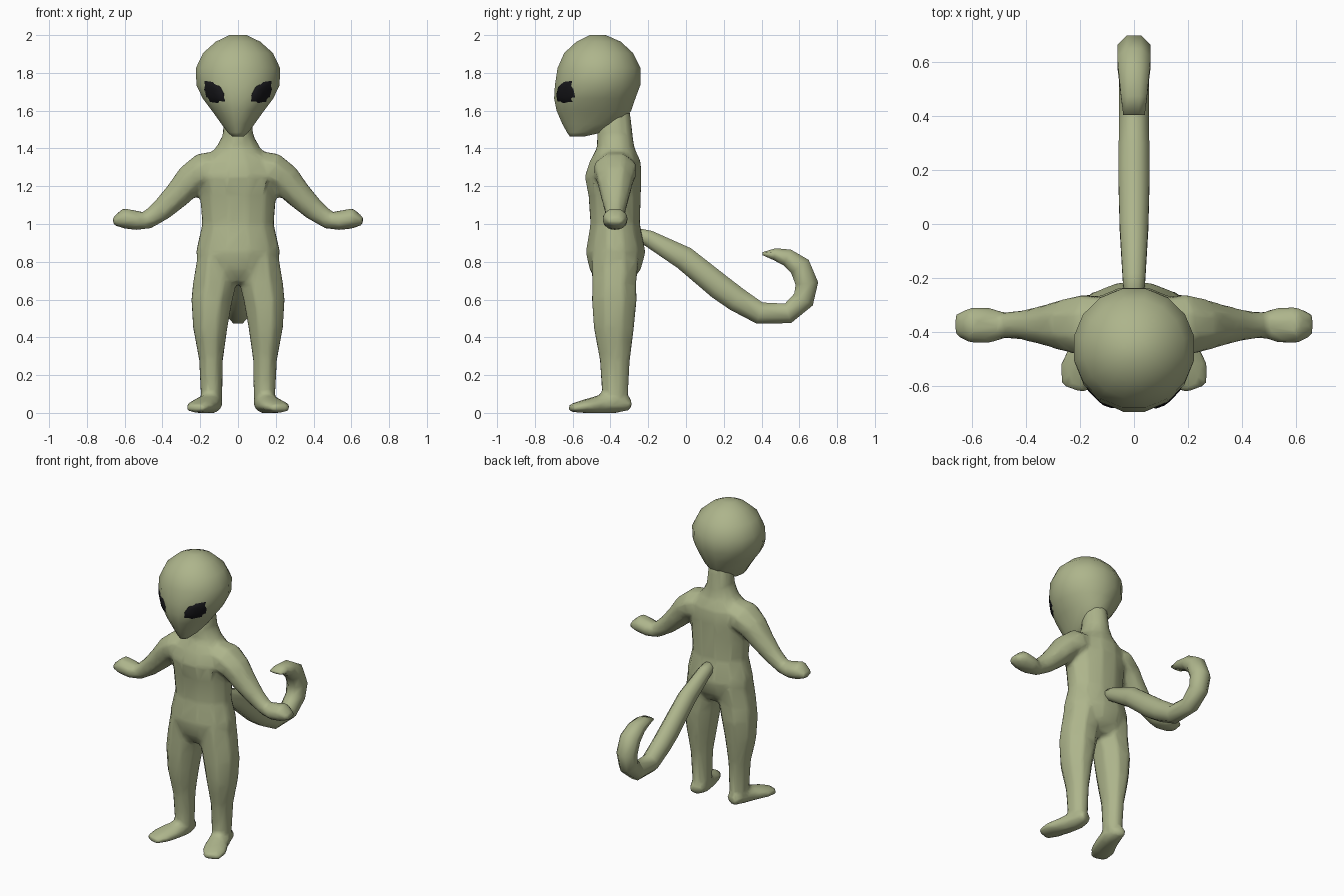
import bpy, bmesh
from math import pi, cos, sin
from mathutils import Vector
from mathutils.bvhtree import BVHTree

if "Cube" in bpy.data.objects:
    bpy.data.objects.remove(bpy.data.objects["Cube"])

X, Y = Vector((1, 0, 0)), Vector((0, 1, 0))
MID = -0.375  # y of the standing body


def material(name, rgb):
    m = bpy.data.materials.new(name)
    m.diffuse_color = (*rgb, 1)
    m.use_nodes = True
    m.node_tree.nodes["Principled BSDF"].inputs["Base Color"].default_value = m.diffuse_color
    return m


skin = material("skin", (0.42, 0.46, 0.26))
black = material("eye_black", (0.008, 0.008, 0.01))


def loft(bm, rings, n, side, up=None):
    """Capped tube through (centre, half width along side, half width across)."""
    loops = []
    pts = [Vector(r[0]) for r in rings]
    k = 1 / cos(pi / n)
    for i, (c, a, b) in enumerate(rings):
        t = (pts[min(i + 1, len(pts) - 1)] - pts[max(i - 1, 0)]).normalized()
        v = up or t.cross(side).normalized()
        angles = [2 * pi * (j + 0.5) / n for j in range(n)]
        loops.append([bm.verts.new(pts[i] + side * (a * k * cos(q)) + v * (b * k * sin(q)))
                      for q in angles])
    for p, q in zip(loops, loops[1:]):
        for j in range(n):
            bm.faces.new((p[j], p[(j + 1) % n], q[(j + 1) % n], q[j]))
    bm.faces.new(loops[0])
    bm.faces.new(loops[-1])


def column(bm, rows, n, x=0):
    """Horizontal rings from (z, half width, front y, back y, centre x)."""
    loft(bm, [((r[4] if len(r) > 4 else x, (r[2] + r[3]) / 2, r[0]), r[1], (r[3] - r[2]) / 2)
              for r in rows], n, X, Y)


def finish(bm, name, mat):
    bmesh.ops.recalc_face_normals(bm, faces=bm.faces)
    me = bpy.data.meshes.new(name)
    bm.to_mesh(me)
    me.materials.append(mat)
    for p in me.polygons:
        p.use_smooth = True
    ob = bpy.data.objects.new(name, me)
    bpy.context.collection.objects.link(ob)
    return ob


# Torso and neck
body = bmesh.new()
column(body, [(0.69, .10, -.47, -.29), (0.76, .20, -.51, -.24), (0.85, .222, -.53, -.215),
              (1.0, .188, -.505, -.245), (1.15, .20, -.515, -.24), (1.25, .205, -.535, -.237),
              (1.33, .18, -.51, -.24), (1.405, .115, -.47, -.275), (1.47, .08, -.47, -.283),
              (1.62, .07, -.46, -.30)], 12)

for s in (-1, 1):
    # Legs
    column(body, [(0.02, .05, -.43, -.315, s * .14), (0.10, .056, -.443, -.308, s * .14),
                  (0.28, .062, -.455, -.298, s * .143), (0.45, .09, -.487, -.277, s * .147),
                  (0.6, .108, -.497, -.262, s * .138), (0.69, .115, -.495, -.265, s * .122),
                  (0.82, .10, -.50, -.25, s * .115)], 8)
    # Feet, turned outwards
    loft(body, [((s * .135, -.295, .045), .042, .03), ((s * .14, -.37, .052), .06, .052),
                ((s * .163, -.45, .046), .066, .048), ((s * .20, -.54, .034), .075, .034),
                ((s * .227, -.612, .024), .052, .02)], 8, Vector((.94, s * .34, 0)))
    # Arms and mitten hands
    arm = [(.08, 1.31, .09, .08), (.18, 1.285, .112, .092), (.25, 1.235, .095, .083),
           (.32, 1.155, .075, .07), (.40, 1.078, .055, .058), (.48, 1.02, .046, .047),
           (.535, 1.018, .066, .05), (.605, 1.03, .066, .054), (.662, 1.012, .04, .02)]
    loft(body, [((s * x, MID, z), a, b) for x, z, a, b in arm], 8, Y)

# Blend the overlapping limbs into one light skin
ob = finish(body, "body", skin)
r = ob.modifiers.new("merge", "REMESH")
r.mode, r.voxel_size, r.use_smooth_shade = "VOXEL", 0.014, True
m = ob.modifiers.new("soften", "SMOOTH")
m.factor, m.iterations = 0.5, 6
d = ob.modifiers.new("simplify", "DECIMATE")
d.ratio = 0.12

# Head: round skull narrowing to a forward chin
head = bmesh.new()
column(head, [(1.463, .03, -.615, -.54), (1.485, .055, -.63, -.44), (1.53, .088, -.655, -.34),
              (1.60, .138, -.685, -.29), (1.665, .187, -.698, -.268), (1.735, .22, -.694, -.242),
              (1.825, .223, -.68, -.24), (1.905, .185, -.645, -.28), (1.965, .118, -.58, -.345),
              (2.0, .045, -.51, -.425)], 16)
tree = BVHTree.FromBMesh(head)
finish(head, "head", skin)

# Eyes: almond outline laid on the face with a slight bulge
outline = [(.068, 1.65), (.074, 1.69), (.095, 1.728), (.135, 1.752), (.178, 1.758),
           (.18, 1.715), (.168, 1.672), (.147, 1.646), (.105, 1.64)]
cx, cz = .128, 1.697
for s, name in ((-1, "left_eye"), (1, "right_eye")):
    eye = bmesh.new()
    rows = []
    for f, lift in ((1, .001), (.85, .007), (.45, .009), (.05, .01)):
        row = []
        for x, z in outline:
            px, pz = s * (cx + (x - cx) * f), cz + (z - cz) * f
            hit, normal, _, _ = tree.ray_cast(Vector((px, -2, pz)), Y)
            row.append(eye.verts.new((px, hit.y - lift, pz)))
        rows.append(row)
    n = len(outline)
    for p, q in zip(rows, rows[1:]):
        for j in range(n):
            quad = (p[j], p[(j + 1) % n], q[(j + 1) % n], q[j])
            eye.faces.new(quad if s > 0 else quad[::-1])
    eye.faces.new(rows[-1] if s > 0 else rows[-1][::-1])
    finish(eye, name, black)

# Tail curling upwards behind
tail = bmesh.new()
path = [(-.29, .955, .035, .03), (-.20, .925, .042, .043), (-.01, .82, .053, .063),
        (.18, .665, .058, .068), (.27, .60, .057, .065), (.39, .528, .055, .058),
        (.54, .527, .055, .054), (.622, .60, .058, .058), (.64, .685, .062, .06),
        (.603, .775, .062, .058), (.535, .823, .055, .046), (.47, .84, .048, .032),
        (.405, .843, .04, .008)]
loft(tail, [((0, y, z), a, b) for y, z, a, b in path], 8, X)
finish(tail, "tail", skin)
